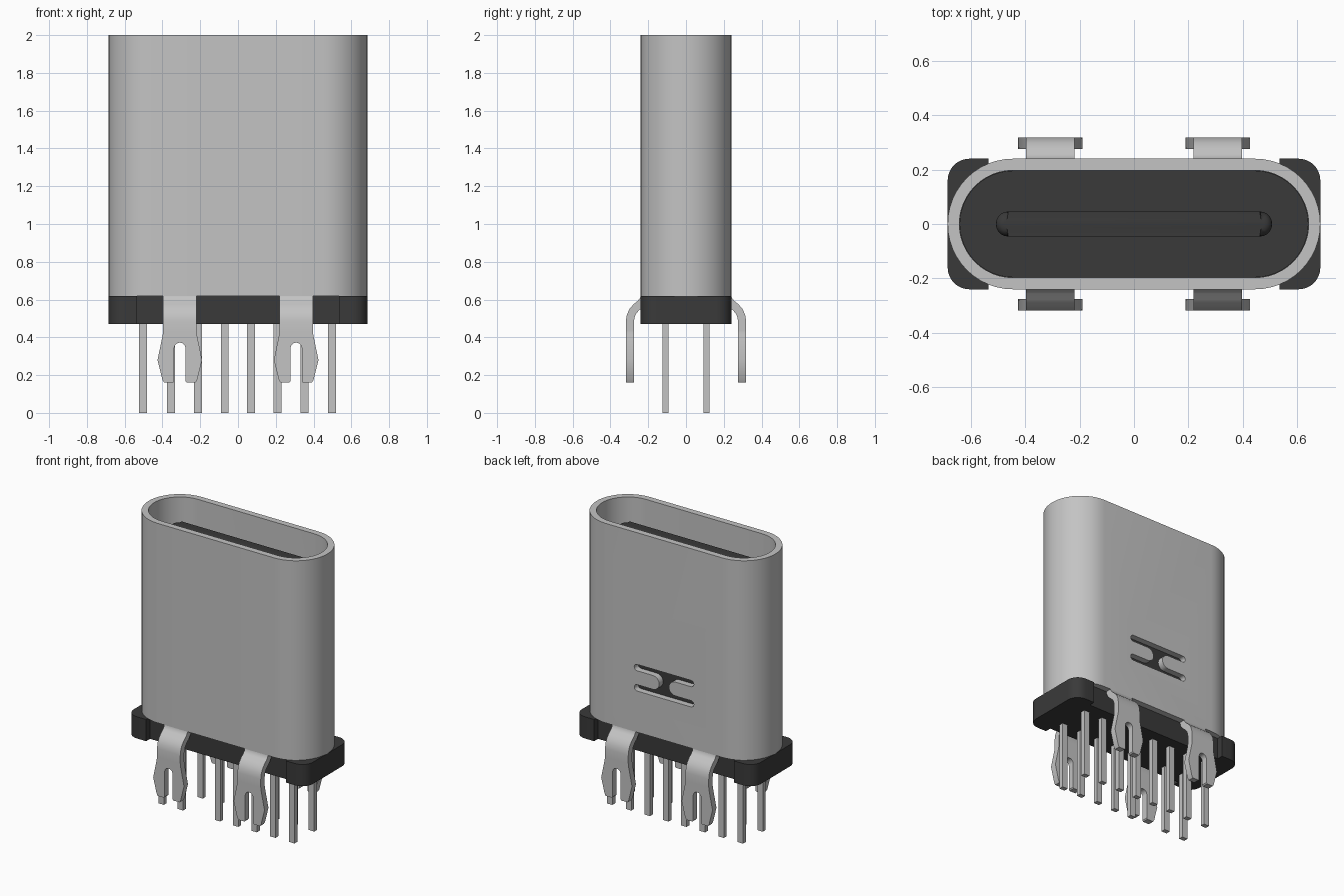
import bpy, bmesh, math
from mathutils import Vector

if "Cube" in bpy.data.objects:
    bpy.data.objects.remove(bpy.data.objects["Cube"], do_unlink=True)


def material(name, value):
    m = bpy.data.materials.new(name)
    m.use_nodes = True
    col = (value, value, value, 1)
    m.diffuse_color = col
    m.node_tree.nodes["Principled BSDF"].inputs["Base Color"].default_value = col
    return m


METAL = material("grey metal", 0.55)
PLASTIC = material("black plastic", 0.042)


def arc(cx, cy, r, a0, a1, n=12):
    return [(cx + r * math.cos(math.radians(a0 + (a1 - a0) * i / n)),
             cy + r * math.sin(math.radians(a0 + (a1 - a0) * i / n))) for i in range(n + 1)]


def stadium(hx, hy, n=24):
    return arc(hx - hy, 0, hy, -90, 90, n) + arc(hy - hx, 0, hy, 90, 270, n)


def prism(bm, pts, axis, lo, hi):
    """Extrude a 2D outline along an axis."""
    place = {"x": lambda p, t: (t, p[0], p[1]),
             "y": lambda p, t: (p[0], t, p[1]),
             "z": lambda p, t: (p[0], p[1], t)}[axis]
    a = [bm.verts.new(place(p, lo)) for p in pts]
    b = [bm.verts.new(place(p, hi)) for p in pts]
    bm.faces.new(a)
    bm.faces.new(b[::-1])
    for i in range(len(pts)):
        j = (i + 1) % len(pts)
        bm.faces.new((a[i], b[i], b[j], a[j]))


def finish(bm, name, mat, smooth=True):
    bmesh.ops.recalc_face_normals(bm, faces=bm.faces)
    me = bpy.data.meshes.new(name)
    bm.to_mesh(me)
    bm.free()
    me.materials.append(mat)
    ob = bpy.data.objects.new(name, me)
    bpy.context.collection.objects.link(ob)
    if smooth:
        smooth_shade(ob)
    return ob


def smooth_shade(ob):
    bpy.ops.object.select_all(action="DESELECT")
    ob.select_set(True)
    bpy.context.view_layer.objects.active = ob
    bpy.ops.object.shade_smooth_by_angle(angle=math.radians(35))


def solid(name, pts, axis, lo, hi, mat, smooth=True):
    bm = bmesh.new()
    prism(bm, pts, axis, lo, hi)
    return finish(bm, name, mat, smooth)


def cut(ob, cutter):
    cutter.hide_render = True
    mod = ob.modifiers.new("cut", "BOOLEAN")
    mod.operation, mod.solver, mod.object = "DIFFERENCE", "EXACT", cutter
    bpy.context.view_layer.objects.active = ob
    bpy.ops.object.modifier_apply(modifier=mod.name)
    bpy.data.objects.remove(cutter, do_unlink=True)


# Metal shell: hollow stadium with an H-shaped spring cutout in the back
shell = solid("shell", stadium(0.685, 0.24), "z", 0.62, 2.0, METAL, False)
cut(shell, solid("bore_cutter", stadium(0.642, 0.197), "z", 0.5, 2.1, METAL, False))
half = (arc(0.206, 0.07, 0.022, 90, -90, 8) + arc(0.085, 0, 0.048, 90, 270, 12)
        + arc(0.206, -0.07, 0.022, 90, -90, 8))
outline = [(x, z + 0.997) for x, z in half + [(-x, -z) for x, z in half]]
cut(shell, solid("spring_cutter", outline, "y", 0.15, 0.3, METAL, False))
smooth_shade(shell)

# Plastic core filling the lower part of the shell
solid("core", stadium(0.641, 0.196), "z", 0.6, 1.12, PLASTIC)

# Contact tongue with a rounded tip
bm = bmesh.new()
prism(bm, stadium(0.508, 0.046, 10), "z", 1.1, 1.9)
tip = [e for e in bm.edges if all(v.co.z > 1.89 for v in e.verts)]
bmesh.ops.bevel(bm, geom=tip, offset=0.03, segments=4, profile=0.5, affect="EDGES")
finish(bm, "tongue", PLASTIC)

# Plastic base with rounded corner blocks and recessed long sides
quarter = arc(0.605, 0.16, 0.08, 0, 90, 8) + [(0.535, 0.24), (0.535, 0.197)]
right = [(x, -y) for x, y in quarter[::-1]] + quarter
solid("base", right + [(-x, -y) for x, y in right], "z", 0.47, 0.62, PLASTIC)

# Mounting legs: bent strap from the shell, then a forked blade
path = [Vector(p) for p in ((0.2185, 0.62), (0.224, 0.598), (0.24, 0.578), (0.262, 0.56),
                            (0.28, 0.54), (0.292, 0.515), (0.297, 0.485), (0.297, 0.43))]
outer, inner = [], []
for i, p in enumerate(path):
    t = path[min(i + 1, len(path) - 1)] - path[max(i - 1, 0)]
    if i in (0, len(path) - 1):
        t = Vector((0, -1))
    n = Vector((-t.y, t.x)).normalized() * 0.0215
    outer.append(p + n)
    inner.append(p - n)
strap = outer + inner[::-1]
side = [(0.089, 0.43), (0.091, 0.41), (0.118, 0.28), (0.092, 0.175), (0.083, 0.16),
        (0.036, 0.16), (0.03, 0.168)]
blade = (side + arc(0, 0.342, 0.03, 0, 180, 10) + [(-x, z) for x, z in side[::-1]])
for sx, xname in ((-1, "right"), (1, "left")):
    for sy, yname in ((-1, "front"), (1, "back")):
        bm = bmesh.new()
        prism(bm, strap, "x", -0.089, 0.089)
        prism(bm, blade, "y", 0.2755, 0.3185)
        for v in bm.verts:
            v.co.x += sx * 0.308
            v.co.y *= sy
        finish(bm, f"{yname}_{xname}_leg", METAL)

# Two rows of contact pins; the front row skips one position
for y, row in ((-0.108, "front"), (0.108, "back")):
    for i, x in enumerate((-0.502, -0.355, -0.212, -0.07, 0.068, 0.21, 0.353, 0.498)):
        if row == "front" and i == 2:
            continue
        rect = [(x - 0.021, y - 0.016), (x + 0.021, y - 0.016),
                (x + 0.021, y + 0.016), (x - 0.021, y + 0.016)]
        solid(f"{row}_pin_{i + 1}", rect, "z", 0.0, 0.48, METAL, False)
